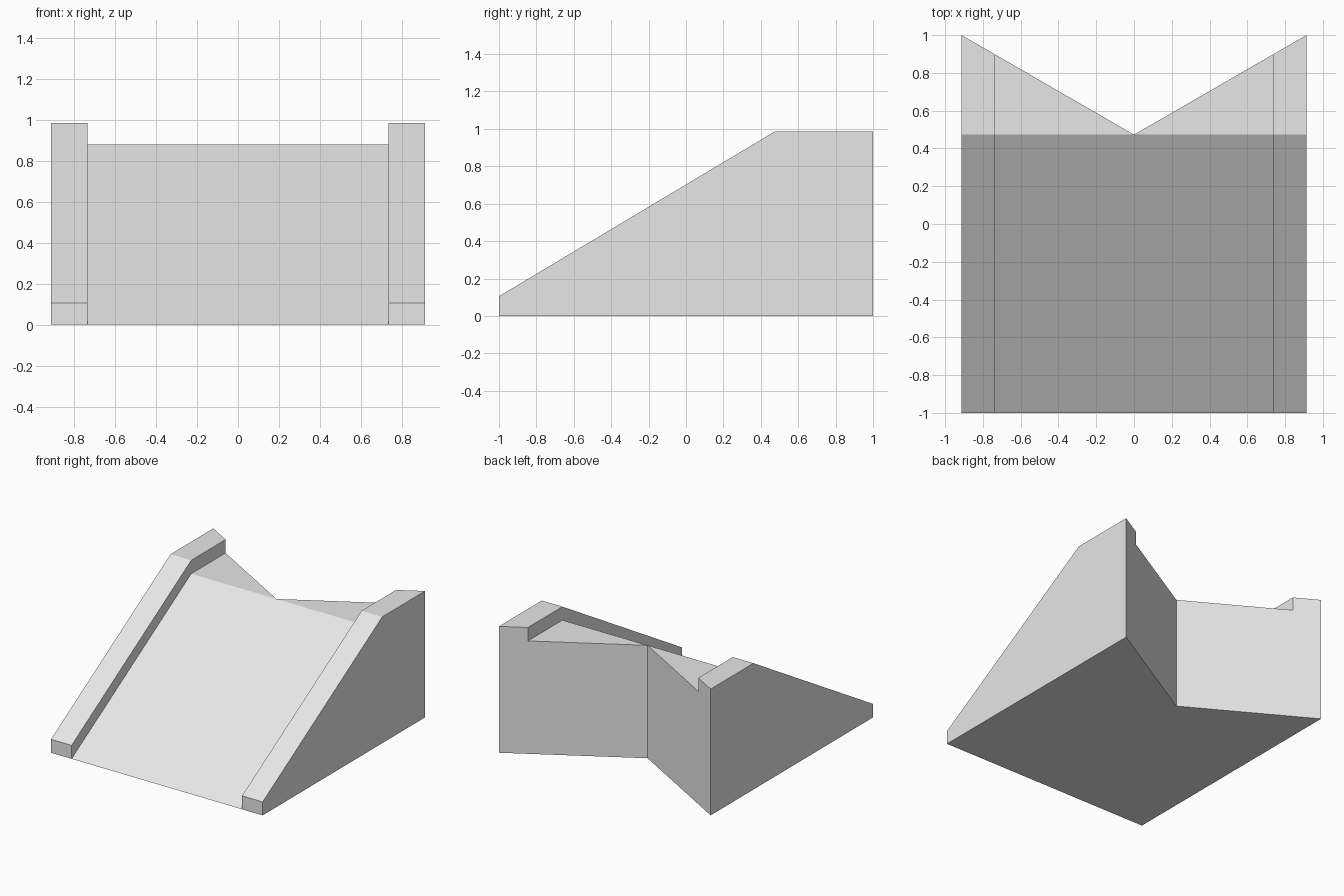
import bpy
import bmesh

HALF_WIDTH = 0.913
RAIL_INNER = 0.735
FRONT, BREAK, BACK = -1.0, 0.473, 1.0
RAMP_TOP, RAIL_TOP = 0.88, 0.985
RAIL_TOE = RAIL_TOP - RAMP_TOP

if "Cube" in bpy.data.objects:
    bpy.data.objects.remove(bpy.data.objects["Cube"])

grey = bpy.data.materials.new("plain grey")
grey.use_nodes = True
grey.diffuse_color = (0.8, 0.8, 0.8, 1)
grey.node_tree.nodes["Principled BSDF"].inputs["Base Color"].default_value = (0.8, 0.8, 0.8, 1)


def back_edge(x):
    """The rear wall is a V that runs in to the top of the slope at the middle."""
    return BREAK + (BACK - BREAK) * x / HALF_WIDTH


def sloped_part(name, x_in, x_out, toe, top):
    """Side profile swept from x_in to x_out, then mirrored across the middle."""
    bm = bmesh.new()
    rings = []
    for x in (x_in, x_out):
        back = back_edge(x)
        profile = [(FRONT, 0), (back, 0), (back, top), (BREAK, top)]
        if toe > 0:
            profile.append((FRONT, toe))
        rings.append([bm.verts.new((x, y, z)) for y, z in profile])
    inner, outer = rings
    count = len(inner)
    for i in range(count):
        j = (i + 1) % count
        bm.faces.new((inner[i], inner[j], outer[j], outer[i]))
    bm.faces.new(outer)
    if x_in > 0:
        bm.faces.new(inner[::-1])
    bmesh.ops.remove_doubles(bm, verts=bm.verts[:], dist=0.0001)
    bmesh.ops.recalc_face_normals(bm, faces=bm.faces[:])
    # An open half needs its outer side to decide the direction
    bm.normal_update()
    side = max(bm.faces, key=lambda f: f.calc_center_median().x)
    if side.normal.x < 0:
        bmesh.ops.reverse_faces(bm, faces=bm.faces[:])
    mesh = bpy.data.meshes.new(name)
    bm.to_mesh(mesh)
    bm.free()
    mesh.materials.append(grey)
    obj = bpy.data.objects.new(name, mesh)
    bpy.context.collection.objects.link(obj)
    mirror = obj.modifiers.new("mirror", 'MIRROR')
    mirror.use_axis[0] = True
    mirror.use_mirror_merge = True
    return obj


# Ramp with a V-notched rear landing
sloped_part("ramp", 0, RAIL_INNER, 0, RAMP_TOP)
# Raised kerbs along both sides
sloped_part("side_rails", RAIL_INNER, HALF_WIDTH, RAIL_TOE, RAIL_TOP)
